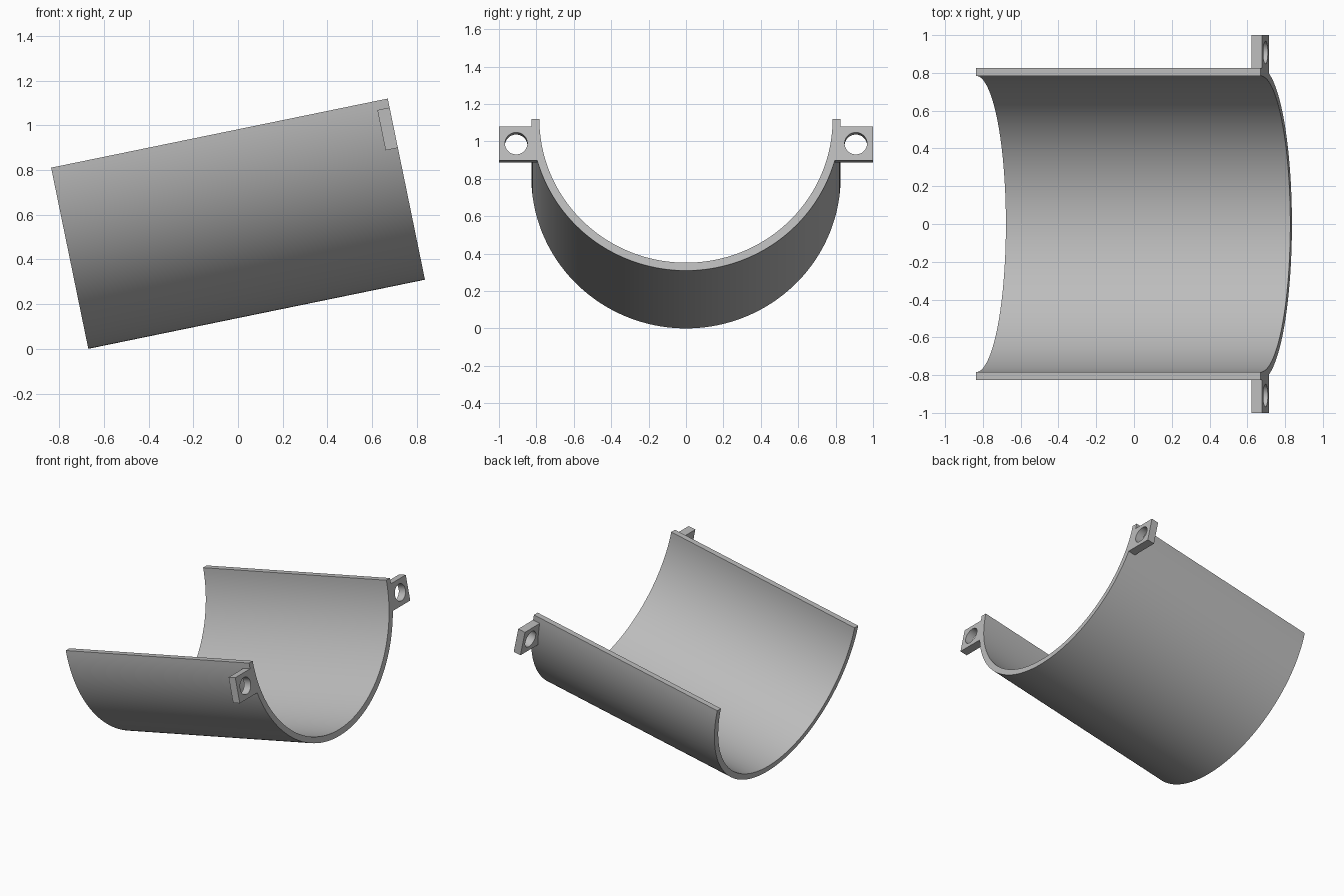
import bpy, bmesh, math
from mathutils import Matrix

cube = bpy.data.objects.get("Cube")
if cube:
    bpy.data.objects.remove(cube, do_unlink=True)

OUTER, INNER, LENGTH, SEGMENTS = 0.827, 0.784, 1.537, 96
EAR_THICK, EAR_TOP, EAR_HEIGHT = 0.056, 0.041, 0.184
EAR_IN, EAR_OUT = 0.793, 1.0
HOLE_Y, HOLE_R = 0.908, 0.06
END = LENGTH / 2

# The trough is modelled level, then tilted into place
TILT = Matrix.Translation((-0.083, 0, 0.965)) @ Matrix.Rotation(math.radians(-11.6), 4, 'Y')

grey = bpy.data.materials.new("plain grey")
grey.use_nodes = True
colour = (0.5, 0.5, 0.5, 1)
grey.diffuse_color = colour
grey.node_tree.nodes["Principled BSDF"].inputs["Base Color"].default_value = colour


def make_object(name, bm):
    bmesh.ops.recalc_face_normals(bm, faces=bm.faces)
    mesh = bpy.data.meshes.new(name)
    bm.to_mesh(mesh)
    bm.free()
    mesh.materials.append(grey)
    obj = bpy.data.objects.new(name, mesh)
    bpy.context.collection.objects.link(obj)
    return obj


def activate(obj):
    bpy.ops.object.select_all(action='DESELECT')
    obj.select_set(True)
    bpy.context.view_layer.objects.active = obj


def finish(obj):
    obj.data.transform(TILT)
    activate(obj)
    bpy.ops.object.shade_smooth_by_angle(angle=math.radians(30))


# Half-pipe: sweep a wall rectangle round the lower half circle
bm = bmesh.new()
rings = []
for i in range(SEGMENTS + 1):
    a = math.pi * i / SEGMENTS
    rings.append([bm.verts.new((x, r * math.cos(a), -r * math.sin(a)))
                  for x, r in ((-END, INNER), (END, INNER), (END, OUTER), (-END, OUTER))])
for r0, r1 in zip(rings, rings[1:]):
    for k in range(4):
        n = (k + 1) % 4
        bm.faces.new((r0[k], r0[n], r1[n], r1[k]))
bm.faces.new(rings[0])
bm.faces.new(rings[-1])
finish(make_object("half_pipe", bm))

# Drilled mounting ears, flush with the low rim on each side
for side, label in ((1, "back"), (-1, "front")):
    x = END - EAR_THICK / 2
    z = -EAR_TOP - EAR_HEIGHT / 2
    bm = bmesh.new()
    place = Matrix.Translation((x, side * (EAR_IN + EAR_OUT) / 2, z))
    size = Matrix.Diagonal((EAR_THICK, EAR_OUT - EAR_IN, EAR_HEIGHT, 1))
    bmesh.ops.create_cube(bm, size=1, matrix=place @ size)
    ear = make_object(label + "_mounting_ear", bm)

    bm = bmesh.new()
    place = Matrix.Translation((x, side * HOLE_Y, z)) @ Matrix.Rotation(math.pi / 2, 4, 'Y')
    bmesh.ops.create_cone(bm, cap_ends=True, segments=48, radius1=HOLE_R,
                          radius2=HOLE_R, depth=0.2, matrix=place)
    cutter = make_object("hole_cutter", bm)
    cutter.hide_render = True

    drill = ear.modifiers.new("bolt_hole", 'BOOLEAN')
    drill.operation = 'DIFFERENCE'
    drill.solver = 'EXACT'
    drill.object = cutter
    activate(ear)
    bpy.ops.object.modifier_apply(modifier=drill.name)
    bpy.data.objects.remove(cutter, do_unlink=True)
    finish(ear)
